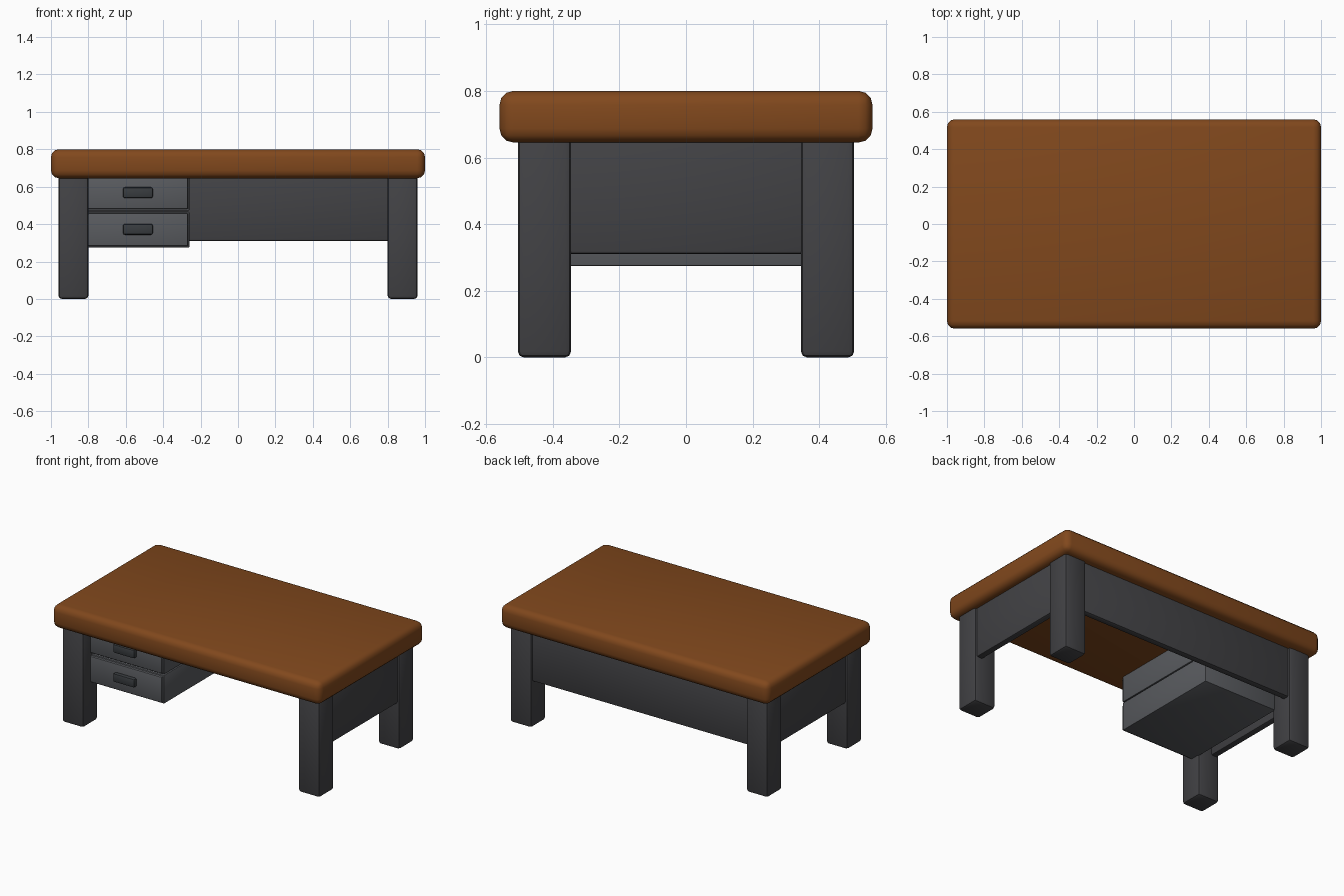
import bpy, bmesh
from mathutils import Vector

if "Cube" in bpy.data.objects:
    bpy.data.objects.remove(bpy.data.objects["Cube"])


def material(name, rgb):
    m = bpy.data.materials.new(name)
    m.diffuse_color = (*rgb, 1)
    m.use_nodes = True
    m.node_tree.nodes["Principled BSDF"].inputs["Base Color"].default_value = m.diffuse_color
    return m


WOOD = material("wood", (0.22, 0.065, 0.012))
DARK = material("dark_grey", (0.055, 0.055, 0.06))
STEEL = material("steel_grey", (0.10, 0.105, 0.115))
GRIP = material("grip_grey", (0.04, 0.045, 0.05))


def box(name, lo, hi, mat, bevel=0.01, segments=2, raised_front=False):
    """Bevelled box between two corners, optionally with a raised front field."""
    lo, hi = Vector(lo), Vector(hi)
    centre, size = (lo + hi) / 2, hi - lo
    bm = bmesh.new()
    bmesh.ops.create_cube(bm, size=1)
    bmesh.ops.scale(bm, vec=size, verts=bm.verts)
    if raised_front:
        front = min(bm.faces, key=lambda f: f.calc_center_median().y)
        bmesh.ops.inset_region(bm, faces=[front], thickness=0.013)
        out = bmesh.ops.extrude_discrete_faces(bm, faces=[front])
        bmesh.ops.translate(bm, vec=(0, -0.015, 0), verts=out["faces"][0].verts)
    mesh = bpy.data.meshes.new(name)
    bm.to_mesh(mesh)
    bm.free()
    mesh.materials.append(mat)
    ob = bpy.data.objects.new(name, mesh)
    ob.location = centre
    bpy.context.collection.objects.link(ob)
    mod = ob.modifiers.new("bevel", "BEVEL")
    mod.width, mod.segments = bevel, segments
    mod.limit_method = "ANGLE"
    bpy.ops.object.select_all(action="DESELECT")
    ob.select_set(True)
    bpy.context.view_layer.objects.active = ob
    bpy.ops.object.convert(target="MESH")
    bpy.ops.object.shade_smooth_by_angle()
    return ob


# Thick rounded table top
box("table_top", (-1, -0.56, 0.645), (1, 0.56, 0.80), WOOD, 0.042, 3)

# Four square legs
for sx, side in ((-1, "left"), (1, "right")):
    for sy, end in ((-1, "front"), (1, "back")):
        cx, cy = sx * 0.88, sy * 0.425
        box(f"{end}_{side}_leg", (cx - 0.08, cy - 0.08, 0),
            (cx + 0.08, cy + 0.08, 0.66), DARK, 0.018, 2)

    # Side panel, almost flush with the outer leg faces
    xs = sorted((sx * 0.90, sx * 0.945))
    box(f"{side}_panel", (xs[0], -0.40, 0.31), (xs[1], 0.40, 0.66), DARK, 0.01)

# Back modesty panel
box("back_panel", (-0.86, 0.445, 0.31), (0.86, 0.49, 0.66), DARK, 0.01)

# Two stacked drawers with handles
for label, z0, z1 in (("upper", 0.472, 0.655), ("lower", 0.275, 0.466)):
    box(f"{label}_drawer", (-0.81, -0.415, z0), (-0.26, 0.36, z1), STEEL,
        0.006, 2, raised_front=True)
    zc = 0.568 if label == "upper" else 0.372
    box(f"{label}_drawer_handle", (-0.615, -0.455, zc - 0.029),
        (-0.455, -0.42, zc + 0.029), GRIP, 0.01, 2)
